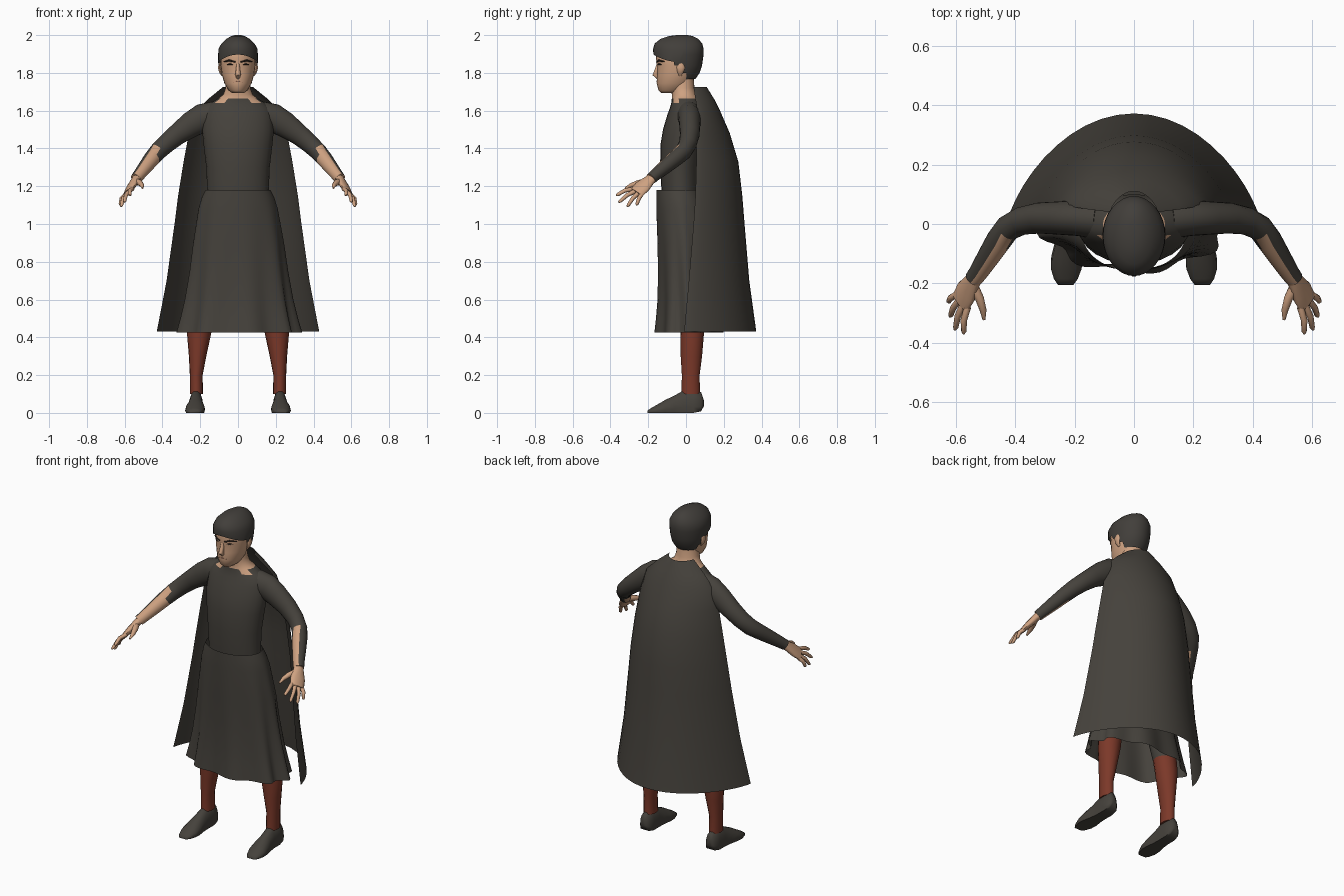
import bpy, bmesh
from math import sin, cos, pi
from mathutils import Vector

old = bpy.data.objects.get("Cube")
if old:
    bpy.data.objects.remove(old)


def material(name, rgb):
    m = bpy.data.materials.new(name)
    m.use_nodes = True
    m.diffuse_color = (*rgb, 1)
    m.node_tree.nodes["Principled BSDF"].inputs["Base Color"].default_value = (*rgb, 1)
    m.node_tree.nodes["Principled BSDF"].inputs["Roughness"].default_value = 0.8
    return m


CLOTH = material("charcoal cloth", (0.06, 0.054, 0.045))
SKIN = material("warm skin", (0.62, 0.36, 0.22))
RED = material("brick red", (0.2, 0.04, 0.022))
HAIR = material("dark hair", (0.054, 0.049, 0.043))
BROW = material("brow brown", (0.03, 0.02, 0.015))
LIP = material("lip", (0.36, 0.17, 0.11))


def loft(name, rings, mats, rule=None, closed=True, caps=True, drop=None):
    """Skin rows of points; rule picks a material, drop removes faces."""
    bm = bmesh.new()
    rows = [[bm.verts.new(p) for p in ring] for ring in rings]
    n = len(rows[0])
    for a, b in zip(rows, rows[1:]):
        for i in range(n if closed else n - 1):
            j = (i + 1) % n
            bm.faces.new((a[i], a[j], b[j], b[i]))
    if caps:
        bm.faces.new(rows[0])
        bm.faces.new(rows[-1])
    bmesh.ops.recalc_face_normals(bm, faces=bm.faces[:])
    bm.normal_update()
    bm.faces.index_update()
    for f in bm.faces:
        f.smooth = True
        if rule:
            f.material_index = int(rule(f))
    if drop:
        gone = [f for f in bm.faces if drop(f.calc_center_median())]
        bmesh.ops.delete(bm, geom=gone, context='FACES')
    me = bpy.data.meshes.new(name)
    bm.to_mesh(me)
    bm.free()
    me.set_sharp_from_angle(angle=1.0)
    for m in mats:
        me.materials.append(m)
    ob = bpy.data.objects.new(name, me)
    bpy.context.collection.objects.link(ob)
    return ob


def oval(z, front, back, rx, n=24, cx=0, fold=0, count=9):
    """Horizontal oval between two depths, with optional cloth folds."""
    ring = []
    for i in range(n):
        t = 2 * pi * i / n
        k = 1 + fold * cos(count * t + 0.6 * sin(2 * t))
        ring.append((cx + rx * k * cos(t),
                     (front + back) / 2 + (back - front) / 2 * k * sin(t), z))
    return ring


def tube(name, pts, radii, mats, side=1, wide=(0, 0, 1), n=10, rule=None):
    """Tube along a path; a radius may be a (wide, thin) pair."""
    pts = [Vector((p[0] * side, p[1], p[2])) for p in pts]
    w = Vector((wide[0] * side, wide[1], wide[2]))
    rings = []
    for i, p in enumerate(pts):
        d = (pts[min(i + 1, len(pts) - 1)] - pts[max(i - 1, 0)]).normalized()
        u = (w - d * w.dot(d)).normalized()
        v = d.cross(u)
        a, b = radii[i] if isinstance(radii[i], tuple) else (radii[i], radii[i])
        rings.append([p + u * a * cos(2 * pi * k / n) + v * b * sin(2 * pi * k / n)
                      for k in range(n)])
    return loft(name, rings, mats, rule)


# Torso and neck, with a ragged neckline
def neckline(f):
    c = f.calc_center_median()
    ragged = c.z > 1.645 and .05 < abs(c.x) < .11 and c.y < 0
    return c.z > 1.672 or ragged


torso = [(1.05, -.12, .08, .165), (1.18, -.13, .07, .163), (1.30, -.137, .075, .168),
         (1.42, -.135, .09, .182), (1.50, -.122, .1, .19), (1.58, -.098, .1, .185),
         (1.615, -.085, .09, .17), (1.64, -.078, .085, .145), (1.665, -.075, .07, .105),
         (1.685, -.075, .055, .078), (1.72, -.08, .045, .066), (1.78, -.08, .04, .062)]
loft("torso", [oval(*r) for r in torso], [CLOTH, SKIN], neckline)

# Skirt with folds deepening toward the hem
skirt = [(1.18, -.157, .085, .172), (1.14, -.157, .1, .192), (1.08, -.157, .115, .21),
         (.9, -.15, .14, .24), (.75, -.146, .15, .258), (.6, -.146, .165, .28),
         (.5, -.152, .18, .3), (.425, -.158, .19, .318)]
loft("skirt", [oval(*r, n=72, fold=.07 * ((1.18 - r[0]) / .755) ** 1.5) for r in skirt],
     [CLOTH], caps=False)

# Cape: open arcs from the collar to the hem (height, half width, edge, back)
cape = [(1.725, .08, .04, .11), (1.66, .16, .05, .15), (1.6, .22, .06, .18),
        (1.48, .26, .055, .232), (1.33, .288, .055, .277), (1.15, .317, .05, .298),
        (1.0, .336, .04, .31), (.7, .378, .015, .335), (.43, .43, -.01, .372)]
arcs = []
for z, w, edge, back in cape:
    arc = [pi * (k / 24 - .5) for k in range(25)]
    arcs.append([(w * sin(a), edge + (back - edge) * max(cos(a), 0) ** 1.45, z) for a in arc])
loft("cape", arcs, [CLOTH], closed=False, caps=False)

# Head
head = [(1.693, -.13, -.05, .03), (1.708, -.146, .0, .05), (1.745, -.155, .03, .072),
        (1.79, -.153, .05, .085), (1.84, -.153, .06, .092), (1.88, -.16, .07, .093),
        (1.93, -.15, .07, .085), (1.97, -.11, .04, .05)]
loft("head", [oval(*r) for r in head], [SKIN])

# Hair shell, open over the face and ears, with a fringe dipping at the temples
hair = [(1.768, -.11, .05, .074), (1.80, -.15, .072, .094), (1.84, -.16, .085, .1),
        (1.897, -.172, .093, .106), (1.925, -.175, .094, .104), (1.955, -.166, .086, .088),
        (1.98, -.135, .065, .062), (1.995, -.09, .035, .036), (2.0, -.05, .01, .015)]
shell = [oval(*r, n=32) for r in hair]
shell[3] = [(x, y, z - 3.5 * x * x * (y < -.03)) for x, y, z in shell[3]]


def face_gap(c):
    return c.z < 1.885 and c.y < -.07 or c.z < 1.825 and c.y < -.005


loft("hair", shell, [HAIR], drop=face_gap)

# Nose and mouth
tube("nose", [(0, -.147, 1.85), (0, -.154, 1.82), (0, -.163, 1.79), (0, -.148, 1.775)],
     [.008, .011, .015, .01], [SKIN], wide=(1, 0, 0))
tube("mouth", [(-.026, -.147, 1.75), (0, -.154, 1.755), (.026, -.147, 1.75)],
     [.002, .004, .002], [LIP], n=6)

for side, label in ((1, "left"), (-1, "right")):
    # Brow, eye and ear
    tube(label + "_brow", [(.014, -.155, 1.858), (.045, -.144, 1.866), (.074, -.116, 1.86)],
         [.004, .006, .003], [BROW], side, n=6)
    tube(label + "_eye", [(.024, -.147, 1.844), (.041, -.142, 1.847), (.058, -.126, 1.844)],
         [.002, .006, .002], [BROW], side, n=6)
    tube(label + "_ear", [(.083, -.03, 1.785), (.093, -.03, 1.805), (.099, -.028, 1.83),
                          (.094, -.028, 1.855)],
         [(.008, .004), (.016, .008), (.022, .008), (.012, .005)], [SKIN], side, wide=(0, 1, 0))

    # Arm: the sleeve leaves the inner forearm bare
    def bare(f):
        return (abs(f.calc_center_median().x) > .425
                and f.normal.dot(Vector((-.6 * side, -.78, -.15))) > 0)

    tube(label + "_arm",
         [(.12, .015, 1.575), (.19, .02, 1.56), (.25, .02, 1.525), (.32, .02, 1.475),
          (.38, .01, 1.425), (.425, -.014, 1.383), (.455, -.055, 1.348),
          (.49, -.11, 1.303), (.525, -.165, 1.258), (.54, -.185, 1.24)],
         [(.075, .065), (.076, .06), (.068, .056), (.056, .052), (.05, .047), (.047, .044),
          .043, .038, .032, .03],
         [CLOTH, SKIN], side, n=24, rule=bare)

    # Hand
    across = (-.046, -.055, .04)
    tube(label + "_palm",
         [(.53, -.17, 1.252), (.545, -.195, 1.23), (.565, -.23, 1.198), (.584, -.264, 1.166)],
         [(.027, .024), (.032, .021), (.046, .019), (.044, .014)], [SKIN], side, across, 12)
    tips = {"index": (.574, -.37, 1.152), "middle": (.603, -.357, 1.115),
            "ring": (.62, -.312, 1.092), "little": (.626, -.262, 1.1)}
    for k, (finger, tip) in enumerate(tips.items()):
        base = Vector((.578, -.258, 1.17)) - Vector(across) * (k - 1.5) * .26
        tip = Vector(tip)
        mid = base.lerp(tip, .5) + Vector((.006, 0, .008))
        tube(f"{label}_{finger}_finger", [base, mid, base.lerp(tip, .9), tip],
             [.012, .011, .009, .004], [SKIN], side, across, 8)
    tube(label + "_thumb", [(.54, -.21, 1.225), (.52, -.25, 1.218), (.508, -.29, 1.205),
                            (.505, -.322, 1.19)],
         [.018, .016, .012, .005], [SKIN], side, across, 8)

    # Leg: red stocking below, dark cloth above
    leg = [(.1, -.024, .074, .034, .22), (.2, -.022, .072, .034, .221),
           (.3, -.028, .085, .046, .214), (.42, -.03, .095, .064, .206),
           (.49, -.035, .095, .066, .198), (.75, -.06, .09, .08, .15),
           (1.1, -.08, .08, .085, .09)]
    loft(label + "_leg", [oval(z, f, b, rx, 16, cx * side) for z, f, b, rx, cx in leg],
         [RED, CLOTH], lambda f: f.calc_center_median().z > .5)

    # Shoe: sections from heel to toe (depth, half width, sole, top)
    shoe = [(.094, .016, .035, .07), (.08, .032, .008, .112), (.04, .038, 0, .122),
            (-.015, .038, 0, .12), (-.06, .042, 0, .094), (-.11, .052, 0, .07),
            (-.15, .052, 0, .046), (-.185, .04, 0, .026), (-.205, .026, 0, .012)]
    sections = []
    for y, w, sole, top in shoe:
        cx = .222 - .04 * min(y, 0)
        ring = [2 * pi * k / 14 for k in range(14)]
        sections.append([(side * (cx + w * cos(t)), y,
                          max(sole, sole + (top - sole) * (.25 + .75 * sin(t))))
                         for t in ring])
    loft(label + "_shoe", sections, [CLOTH])
